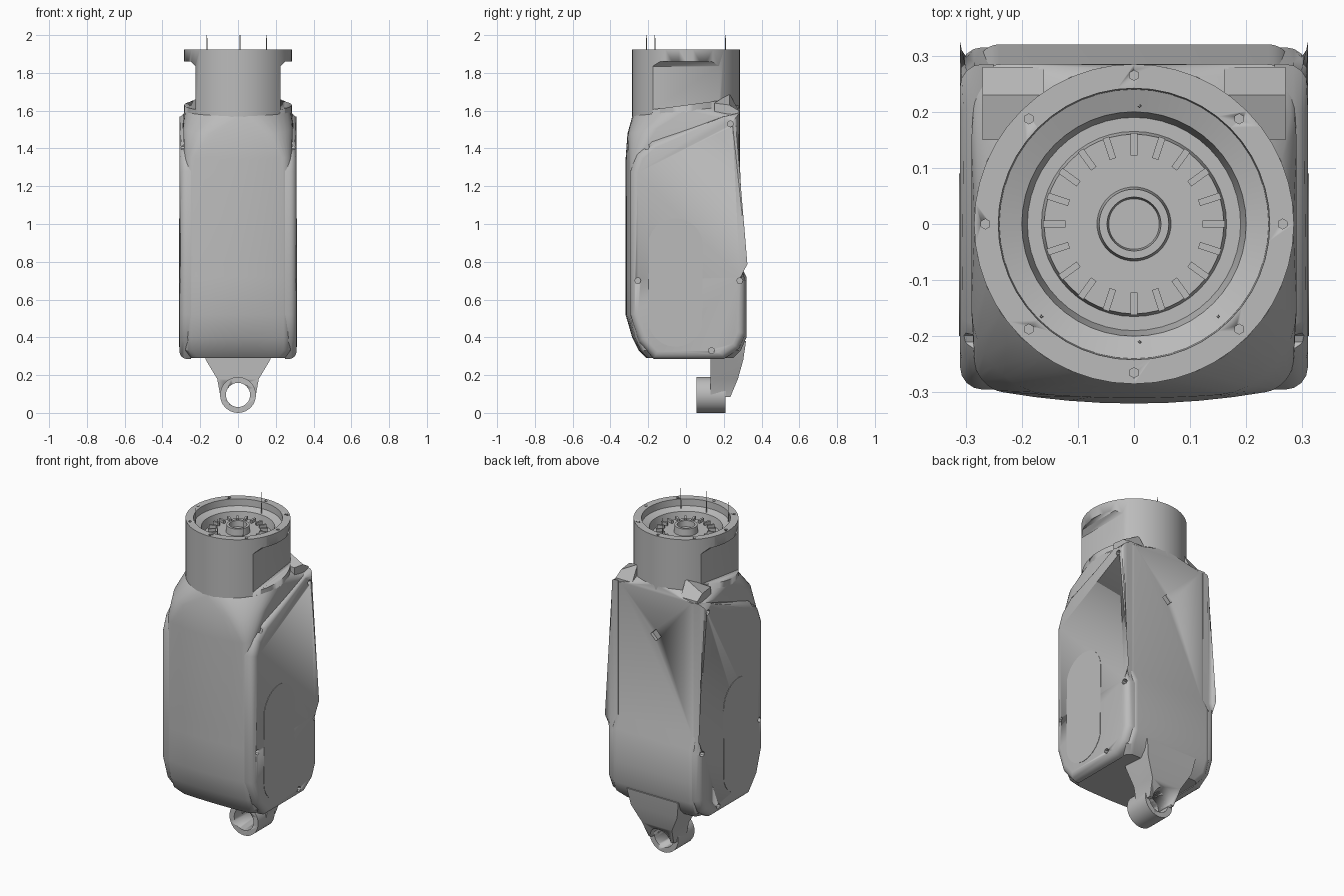
import bpy, bmesh, math
from mathutils import Matrix, Vector

if "Cube" in bpy.data.objects:
    bpy.data.objects.remove(bpy.data.objects["Cube"], do_unlink=True)

grey = bpy.data.materials.new("mid grey")
grey.use_nodes = True
COLOUR = (0.5, 0.5, 0.5, 1)
grey.diffuse_color = COLOUR
grey.node_tree.nodes["Principled BSDF"].inputs["Base Color"].default_value = COLOUR


def activate(ob):
    bpy.ops.object.select_all(action="DESELECT")
    ob.select_set(True)
    bpy.context.view_layer.objects.active = ob


def finish(bm, name, angle=30):
    bmesh.ops.recalc_face_normals(bm, faces=bm.faces)
    me = bpy.data.meshes.new(name)
    bm.to_mesh(me)
    bm.free()
    me.materials.append(grey)
    ob = bpy.data.objects.new(name, me)
    bpy.context.collection.objects.link(ob)
    activate(ob)
    bpy.ops.object.shade_smooth_by_angle(angle=math.radians(angle))
    return ob


def loft(bm, rings, caps=True):
    vs = [[bm.verts.new(p) for p in ring] for ring in rings]
    n = len(vs[0])
    for a, b in zip(vs, vs[1:]):
        for i in range(n):
            j = (i + 1) % n
            bm.faces.new((a[i], a[j], b[j], b[i]))
    if caps:
        bm.faces.new(vs[0])
        bm.faces.new(vs[-1])
    return vs


def circle(r, z, n):
    return [(r * math.cos(math.tau * i / n), r * math.sin(math.tau * i / n), z) for i in range(n)]


def cylinder(bm, centre, r, depth, axis, n=12, tip=None):
    rot = Vector((0, 0, 1)).rotation_difference(Vector(axis)).to_matrix().to_4x4()
    bmesh.ops.create_cone(bm, cap_ends=True, segments=n, radius1=r,
                          radius2=r if tip is None else tip, depth=depth,
                          matrix=Matrix.Translation(centre) @ rot)


def cut(ob, bm):
    cutter = finish(bm, "cutter")
    cutter.hide_render = True
    mod = ob.modifiers.new("cut", "BOOLEAN")
    mod.operation, mod.solver, mod.object = "DIFFERENCE", "EXACT", cutter
    activate(ob)
    bpy.ops.object.modifier_apply(modifier=mod.name)
    bpy.data.objects.remove(cutter, do_unlink=True)


def section(z, w, front, back, r, bulge, tilt=0):
    """Rounded rectangle with a bowed front edge, tilted along y."""
    pts = []
    for k, (sx, cy) in enumerate([(1, back - r), (-1, back - r), (-1, front + r), (1, front + r)]):
        for i in range(9):
            a = math.pi / 2 * (k + i / 8)
            pts.append((sx * (w - r) + r * math.cos(a), cy + r * math.sin(a)))
        if k == 2:
            pts += [((w - r) * (i / 4 - 1), front) for i in range(1, 8)]
    out = []
    for x, y in pts:
        if y < front + r:
            y -= bulge * (1 - (x / w) ** 2)
        out.append((x, y, z + tilt * y))
    return out


# Main housing, square below and round at the shoulder
bm = bmesh.new()
loft(bm, [section(*s) for s in [
    (0.29, 0.25, -0.20, 0.25, 0.04, 0.01),
    (0.33, 0.28, -0.235, 0.29, 0.04, 0.015),
    (0.40, 0.28, -0.265, 0.32, 0.04, 0.02),
    (0.52, 0.28, -0.29, 0.32, 0.04, 0.03),
    (0.72, 0.28, -0.29, 0.32, 0.04, 0.03),
    (0.79, 0.28, -0.29, 0.285, 0.04, 0.03),
    (1.47, 0.285, -0.29, 0.285, 0.05, 0.03, 0.4),
    (1.54, 0.29, -0.29, 0.285, 0.14, 0.02, 0.2),
    (1.60, 0.284, -0.284, 0.284, 0.28, 0, 0.1)]])
housing = finish(bm, "housing")
bm = bmesh.new()
cylinder(bm, (0, 0.285, 1.33), 0.035, 0.04, (0, 1, 0), 4)
cut(housing, bm)

# Side covers with rounded rims and screw recesses
outline = [(-0.17, 0.285), (0.2, 0.285), (0.28, 0.34), (0.315, 0.42), (0.315, 0.7),
           (0.285, 0.78), (0.285, 1.59), (0.2, 1.57), (-0.18, 1.44), (-0.26, 1.37),
           (-0.295, 1.28), (-0.295, 0.52), (-0.25, 0.38)]
screws = [(-0.21, 1.41), (0.235, 1.53), (-0.255, 0.7), (0.285, 0.7), (0.135, 0.33)]
for side, label in ((1, "left"), (-1, "right")):
    bm = bmesh.new()
    rings = loft(bm, [[(side * x, y, z) for y, z in outline] for x in (0.25, 0.31)])
    rim = [e for e in bm.edges if all(v in rings[1] for v in e.verts)]
    bmesh.ops.bevel(bm, geom=rim, offset=0.04, segments=4, profile=0.5,
                    affect="EDGES", clamp_overlap=True)
    cover = finish(bm, label + "_side_cover", 35)
    bm = bmesh.new()
    for y, z in screws:
        cylinder(bm, (side * 0.305, y, z), 0.016, 0.04, (1, 0, 0), 8)
    cut(cover, bm)

    # Flush oval inlay on the cover
    bm = bmesh.new()
    oval = []
    for i in range(24):
        a = math.tau * i / 24
        oval.append((-0.055 + 0.145 * math.cos(a),
                     0.69 + 0.145 * math.sin(a) + math.copysign(0.195, math.sin(a + 0.01))))
    loft(bm, [[(side * x, y, z) for y, z in oval] for x in (0.305, 0.312)])
    finish(bm, label + "_oval_inlay")

# Turned neck with a stepped open socket
bm = bmesh.new()
profile = [(0.285, 1.45), (0.285, 1.925), (0.242, 1.925), (0.24, 1.885), (0.2, 1.87),
           (0.19, 1.82), (0.165, 1.82), (0.16, 1.845), (0.066, 1.845), (0.062, 1.885),
           (0.048, 1.885), (0.045, 1.85)]
loft(bm, [circle(r, z, 48) for r, z in profile])
neck = finish(bm, "neck")

# Side windows in the neck, with sloping sills
for side in (1, -1):
    bm = bmesh.new()
    loft(bm, [[(side * x, -0.3, 1.59), (side * x, 0.3, 1.67),
               (side * x, 0.3, top), (side * x, -0.3, top)]
              for x, top in ((0.224, 1.835), (0.25, 1.86), (0.4, 1.865))])
    cut(neck, bm)

# Small holes around the rim
bm = bmesh.new()
for x, y, z in circle(0.265, 1.925, 8):
    cylinder(bm, (x, y, z), 0.009, 0.04, (0, 0, 1), 6)
cut(neck, bm)

# Raised rear corners beside the windows
for side, label in ((1, "left"), (-1, "right")):
    bm = bmesh.new()
    loft(bm, [[(side * x, 0.15, 1.54), (side * x, 0.28, 1.54), (side * x, 0.28, 1.6),
               (side * x, 0.23, top), (side * x, 0.15, 1.64)]
              for x, top in ((0.16, 1.69), (0.27, 1.63))])
    finish(bm, label + "_rear_shoulder")

# Radial teeth in the socket
bm = bmesh.new()
for i in range(20):
    bmesh.ops.create_cube(bm, size=1, matrix=Matrix.Rotation(math.tau * i / 20, 4, "Z")
                          @ Matrix.Translation((0.142, 0, 1.85))
                          @ Matrix.Diagonal((0.04, 0.012, 0.025, 1)))
finish(bm, "socket_teeth")

# Fine contact pins above the rim
bm = bmesh.new()
for x, y in ((-0.165, -0.165), (0.01, 0.21), (0.15, -0.165), (0.01, -0.21)):
    cylinder(bm, (x, y, 1.925), 0.004, 0.15, (0, 0, 1), 4, 0.002)
finish(bm, "contact_pins")

# Hanging bracket that tapers into the eyelet
bm = bmesh.new()
loft(bm, [[(-w, 0.13, z), (w, 0.13, z), (w * 0.9, y, z), (-w * 0.9, y, z)]
          for z, w, y in ((0.085, 0.093, 0.235), (0.18, 0.11, 0.275),
                          (0.28, 0.17, 0.303), (0.38, 0.19, 0.318))])
bracket = finish(bm, "bracket")
bm = bmesh.new()
cylinder(bm, (0, 0.1325, 0.095), 0.095, 0.155, (0, 1, 0), 32)
eyelet = finish(bm, "eyelet")
for part in (bracket, eyelet):
    bm = bmesh.new()
    cylinder(bm, (0, 0.15, 0.095), 0.064, 0.5, (0, 1, 0), 32)
    cut(part, bm)
